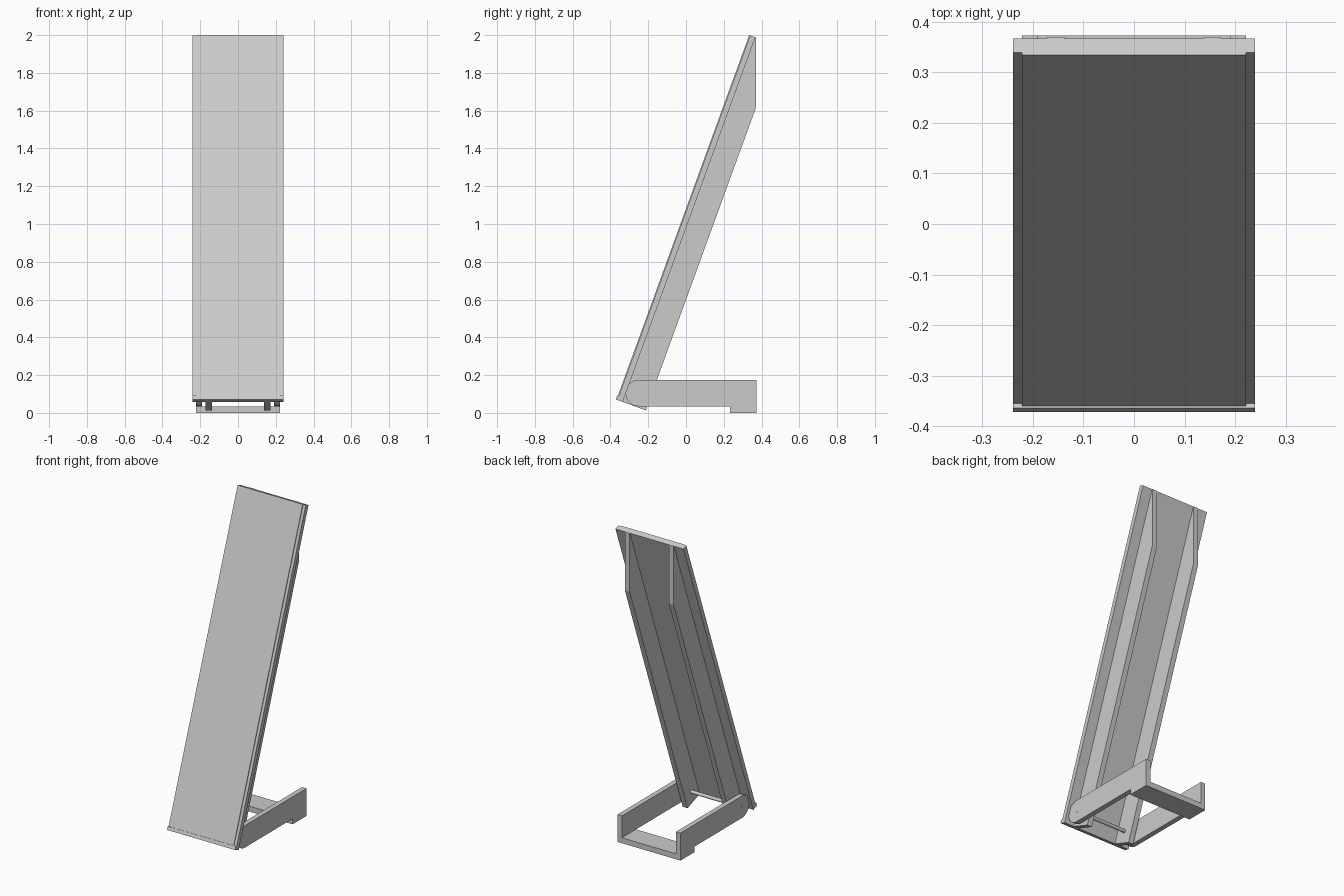
import bpy, bmesh, math
from mathutils import Vector

cube = bpy.data.objects.get("Cube")
if cube:
    bpy.data.objects.remove(cube, do_unlink=True)

grey = bpy.data.materials.new("plain grey")
grey.use_nodes = True
colour = (0.6, 0.6, 0.6, 1)
grey.diffuse_color = colour
grey.node_tree.nodes["Principled BSDF"].inputs["Base Color"].default_value = colour

TILT = math.radians(20)
LENGTH = 2.054


def tilted(along, depth):
    """Side-plane point measured along the board and back from its front."""
    return (-0.368 + along * math.sin(TILT) + depth * math.cos(TILT),
            0.07 + along * math.cos(TILT) - depth * math.sin(TILT))


def extrude_profile(name, profile, x0, x1):
    """Solid made by sweeping a (y, z) outline across x."""
    bm = bmesh.new()
    face = bm.faces.new([bm.verts.new((x0, y, z)) for y, z in profile])
    swept = bmesh.ops.extrude_face_region(bm, geom=[face])["geom"]
    bmesh.ops.translate(bm, vec=Vector((x1 - x0, 0, 0)),
                        verts=[v for v in swept if isinstance(v, bmesh.types.BMVert)])
    bmesh.ops.recalc_face_normals(bm, faces=bm.faces)
    mesh = bpy.data.meshes.new(name)
    bm.to_mesh(mesh)
    bm.free()
    mesh.materials.append(grey)
    obj = bpy.data.objects.new(name, mesh)
    bpy.context.collection.objects.link(obj)
    return obj


def slab(name, a0, a1, d0, d1, half):
    outline = [tilted(a0, d0), tilted(a1, d0), tilted(a1, d1), tilted(a0, d1)]
    return extrude_profile(name, outline, -half, half)


# Leaning board: backing, thin front sheet and bottom lip
slab("backing_board", 0, LENGTH, 0.005, 0.035, 0.24)
slab("front_sheet", 0.022, LENGTH, 0, 0.006, 0.222)
slab("bottom_lip", 0, 0.022, -0.004, 0.006, 0.24)

# Stiffening fins, cut off vertically at the top
BACK = 0.37
low_y, low_z = tilted(0, 0.165)
fin = [tilted(0, 0.03), (low_y, low_z),
       (BACK, low_z + (BACK - low_y) / math.tan(TILT)),
       (BACK, tilted(LENGTH, 0.035)[1]), tilted(LENGTH, 0.03)]

# Foot arms with a rounded pivot end
PIVOT = (-0.25, 0.105)
RADIUS = 0.07
arm = [(0.373, 0.035), (0.373, 0.175)]
for i in range(17):
    t = math.pi / 2 + math.pi * i / 16
    arm.append((PIVOT[0] + RADIUS * math.cos(t), PIVOT[1] + RADIUS * math.sin(t)))

for side, s in (("left", 1), ("right", -1)):
    extrude_profile(side + "_fin", fin, s * 0.138, s * 0.172)
    extrude_profile(side + "_arm", arm, s * 0.19, s * 0.222)

# Cross plate joining the arms on the ground
extrude_profile("foot_plate", [(0.232, 0), (0.373, 0), (0.373, 0.035), (0.232, 0.035)],
                -0.222, 0.222)

# Hinge rod through arms and fins
bpy.ops.mesh.primitive_cylinder_add(vertices=20, radius=0.011, depth=0.446,
                                    location=(0, *PIVOT), rotation=(0, math.pi / 2, 0))
rod = bpy.context.object
rod.name = "hinge_rod"
rod.data.materials.append(grey)
bpy.ops.object.shade_smooth_by_angle()
